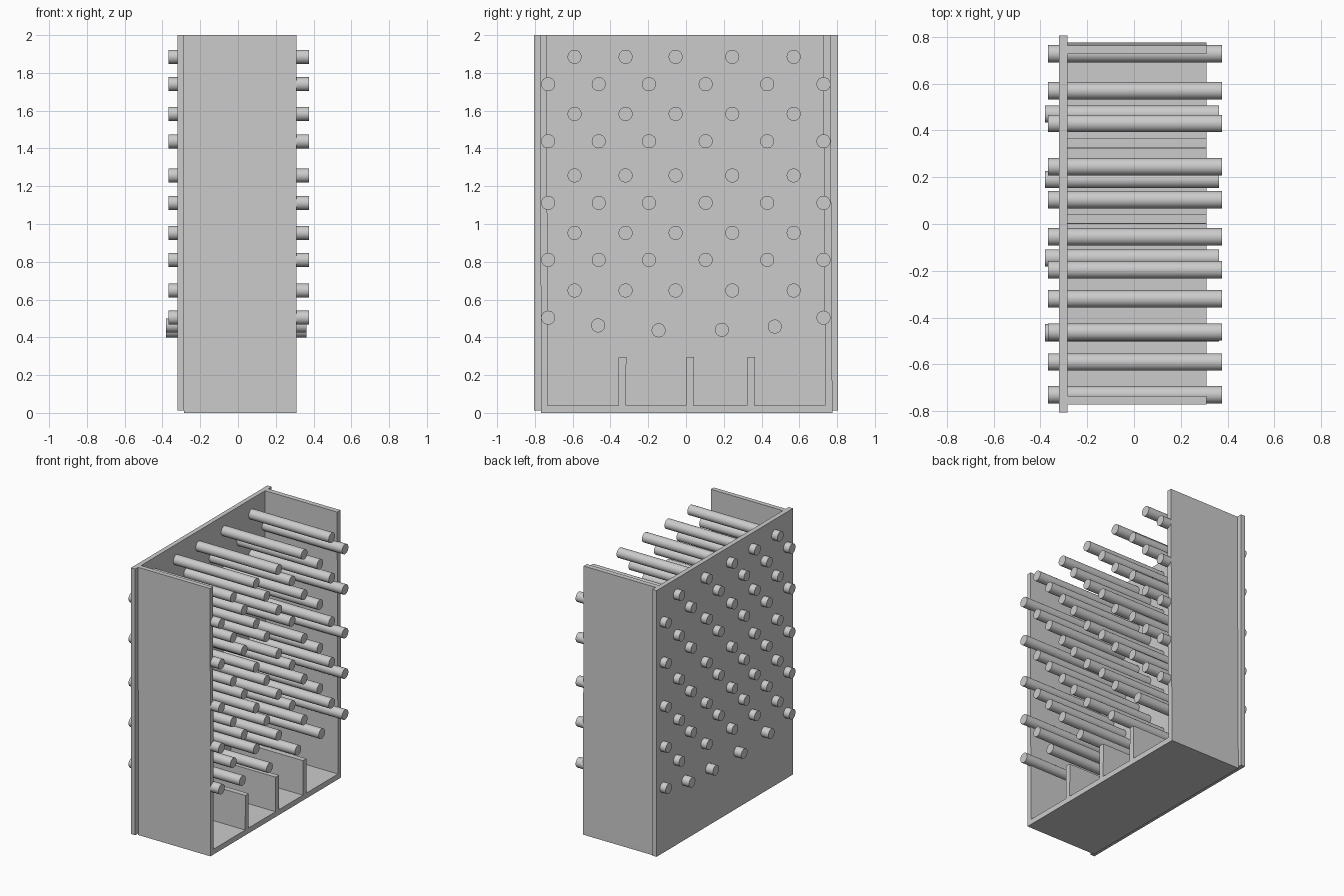
import bpy, bmesh, math

if "Cube" in bpy.data.objects:
    bpy.data.objects.remove(bpy.data.objects["Cube"])

grey = bpy.data.materials.new("light_grey")
grey.diffuse_color = (0.6, 0.6, 0.6, 1)
grey.use_nodes = True
grey.node_tree.nodes["Principled BSDF"].inputs["Base Color"].default_value = grey.diffuse_color


def prism(name, profile, x0, x1):
    """Extrude a (y, z) outline along x."""
    bm = bmesh.new()
    f = bm.faces.new([bm.verts.new((x0, y, z)) for y, z in profile])
    ext = bmesh.ops.extrude_face_region(bm, geom=[f])
    for v in ext["geom"]:
        if isinstance(v, bmesh.types.BMVert):
            v.co.x = x1
    bmesh.ops.recalc_face_normals(bm, faces=bm.faces)
    me = bpy.data.meshes.new(name)
    bm.to_mesh(me)
    bm.free()
    me.materials.append(grey)
    ob = bpy.data.objects.new(name, me)
    bpy.context.collection.objects.link(ob)
    return ob


def slab(name, y0, y1, z0, z1, x0=-0.287, x1=0.31, lean=0.0):
    """Plate whose top edge is shifted along y by lean."""
    return prism(name, [(y0, z0), (y1, z0), (y1 + lean, z1), (y0 + lean, z1)], x0, x1)


def peg(y, z, x0=-0.367, x1=0.376):
    bpy.ops.mesh.primitive_cylinder_add(vertices=32, radius=0.037, depth=x1 - x0,
                                        location=((x0 + x1) / 2, y, z),
                                        rotation=(0, math.pi / 2, 0))
    ob = bpy.context.object
    ob.name = "peg"
    ob.data.materials.append(grey)
    bpy.ops.object.shade_smooth_by_angle()


# box: back board, floor and slightly leaning side walls
slab("back_board", -0.805, 0.805, 0.013, 2.0, x0=-0.32, x1=-0.285)
slab("floor", -0.768, 0.775, 0.0, 0.04)
slab("side_wall_left", -0.768, -0.733, 0.04, 2.0, lean=-0.003)
slab("side_wall_right", 0.737, 0.775, 0.04, 2.0, lean=-0.011)

# slot dividers
for y in (-0.318, 0.04, 0.363):
    slab("divider", y - 0.04, y, 0.04, 0.297, lean=0.002)

# staggered rows of pegs
short_row = (-0.59, -0.32, -0.055, 0.245, 0.57)
long_row = (-0.73, -0.462, -0.196, 0.104, 0.43, 0.728)
for z in (1.885, 1.583, 1.257, 0.953, 0.648):
    for y in short_row:
        peg(y, z)
for z in (1.74, 1.438, 1.112, 0.81):
    for y in long_row:
        peg(y, z)

# lowest pegs: two at the walls, four set further back
for y in (-0.73, 0.728):
    peg(y, 0.504)
for y, z in ((-0.465, 0.463), (-0.145, 0.437), (0.19, 0.44), (0.47, 0.457)):
    peg(y, z, -0.38, 0.363)
